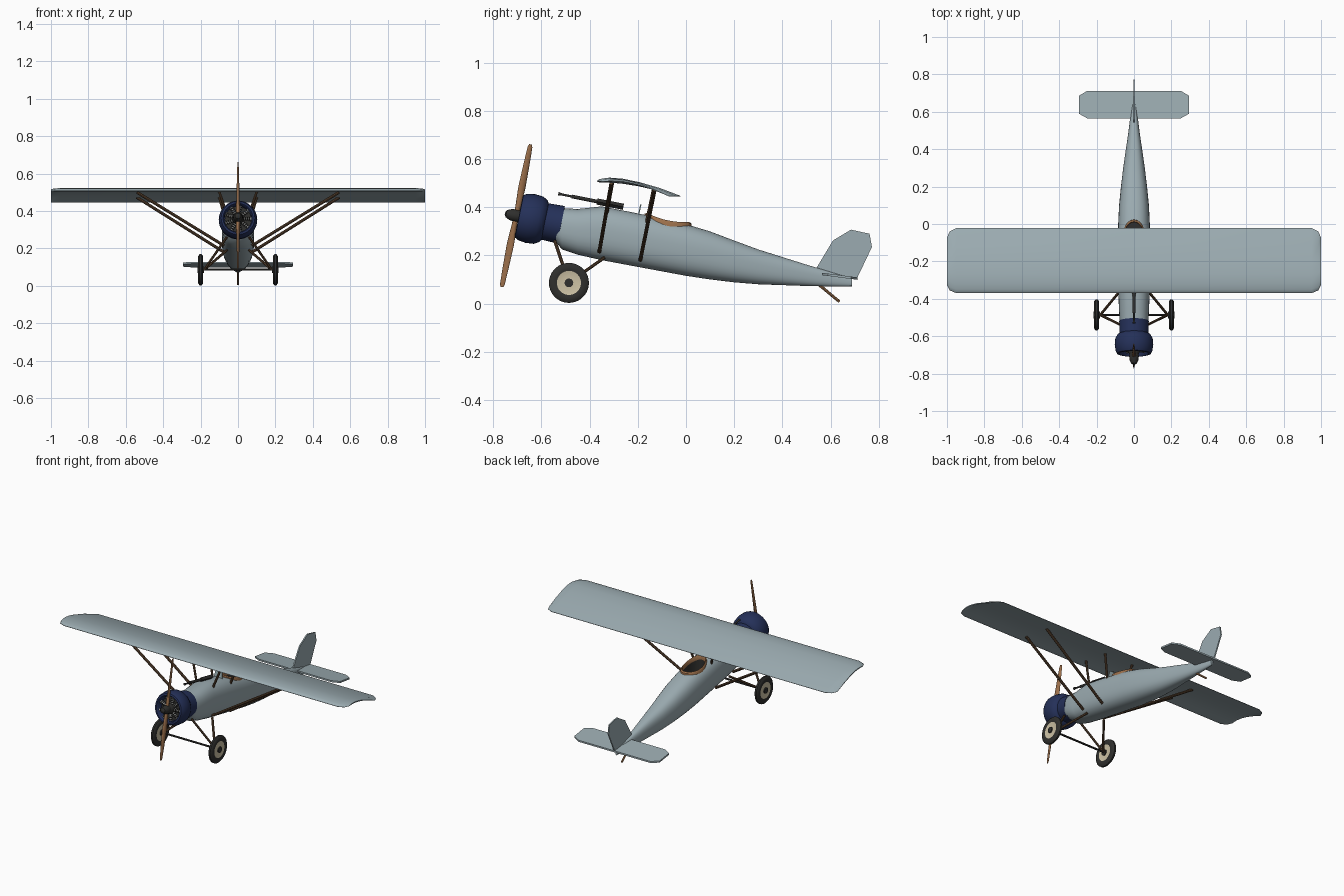
import bpy, bmesh
from math import sin, cos, pi, radians
from mathutils import Matrix, Vector

old = bpy.data.objects.get("Cube")
if old:
    bpy.data.objects.remove(old)


def material(name, *rgb):
    m = bpy.data.materials.new(name)
    m.use_nodes = True
    m.diffuse_color = (*rgb, 1)
    m.node_tree.nodes["Principled BSDF"].inputs["Base Color"].default_value = (*rgb, 1)
    return m


FABRIC = material("grey blue fabric", .33, .41, .44)
NAVY = material("navy cowling", .018, .03, .1)
WOOD = material("light wood", .33, .16, .07)
STRUT = material("dark wood", .1, .055, .028)
DARK = material("dark metal", .028, .028, .026)
CREAM = material("cream", .6, .53, .37)
SILVER = material("silver", .55, .56, .55)
GLASS = material("glass", .3, .4, .42)
parts = []


def loft(name, rings, mats, matrix=Matrix(), pick=None):
    """Skin equal rings of points and cap both ends."""
    mats = mats if isinstance(mats, list) else [mats]
    bm = bmesh.new()
    loops = [[bm.verts.new(matrix @ Vector(p)) for p in ring] for ring in rings]
    n = len(loops[0])
    for i, (a, b) in enumerate(zip(loops, loops[1:])):
        for k in range(n):
            f = bm.faces.new((a[k], a[(k + 1) % n], b[(k + 1) % n], b[k]))
            f.material_index = pick(i) if pick else 0
    for loop, band in ((loops[0], 0), (loops[-1], len(rings) - 2)):
        bm.faces.new(loop).material_index = pick(band) if pick else 0
    bmesh.ops.recalc_face_normals(bm, faces=bm.faces)
    me = bpy.data.meshes.new(name)
    bm.to_mesh(me)
    bm.free()
    for m in mats:
        me.materials.append(m)
    ob = bpy.data.objects.new(name, me)
    bpy.context.collection.objects.link(ob)
    parts.append(ob)
    return ob


def lathe(name, profile, mats, matrix=Matrix(), n=32, pick=None):
    """Turn (radius, height) pairs around local z."""
    rings = [[(r * cos(2 * pi * k / n), r * sin(2 * pi * k / n), h) for k in range(n)]
             for r, h in profile]
    return loft(name, rings, mats, matrix, pick)


def rod(name, a, b, r, mat, n=8, r2=None):
    a, b = Vector(a), Vector(b)
    turn = (b - a).to_track_quat('Z', 'Y').to_matrix().to_4x4()
    return lathe(name, [(r, 0), (r2 or r, (b - a).length)], mat,
                 Matrix.Translation(a) @ turn, n)


# Fuselage: y, bottom, top, half width
stations = [(-.54, .255, .395, .07), (-.515, .225, .397, .078), (-.45, .203, .393, .081),
            (-.35, .18, .404, .085), (-.2, .152, .375, .087), (0, .115, .33, .085),
            (.1, .1, .3, .08), (.2, .088, .262, .07), (.3, .08, .225, .058),
            (.5, .073, .162, .029), (.6, .071, .132, .017), (.69, .072, .105, .007)]


def power(v):
    return abs(v) ** .8 * (1 if v > 0 else -1)


rings = []
for y, lo, hi, w in stations:
    rings.append([(w * power(cos(t)), y, (lo + hi) / 2 + (hi - lo) / 2 * power(sin(t)))
                  for t in [2 * pi * (k + .5) / 32 for k in range(32)]])
fuselage = loft("fuselage", rings, [FABRIC, DARK])


# Cockpit opening and its padded rim
def oval(z_of, grow=1, n=32):
    pts = []
    for k in range(n):
        x, dy = .056 * grow * cos(2 * pi * k / n), .088 * grow * sin(2 * pi * k / n)
        pts.append((x, dy - .075, z_of(x, dy)))
    return pts


cutter = loft("cockpit_cutter", [oval(lambda x, d: .26), oval(lambda x, d: .5)],
              [FABRIC, DARK], pick=lambda i: 1)
cutter.hide_render = True
cut = fuselage.modifiers.new("cockpit", 'BOOLEAN')
cut.operation, cut.solver, cut.object = 'DIFFERENCE', 'EXACT', cutter
bpy.context.view_layer.objects.active = fuselage
bpy.ops.object.modifier_apply(modifier=cut.name)
parts.remove(cutter)
bpy.data.objects.remove(cutter)


def rim_height(x, d):
    return .349 - .21 * d - 4 * x * x


rim = [oval(lambda x, d, h=h: rim_height(x, d) + h, g)
       for g, h in ((.95, -.02), (.95, .004), (1, .009), (1.1, .004), (1.13, -.012))]
loft("cockpit_rim", rim, WOOD)
# Keep the rim hollow by removing its end caps
bm = bmesh.new()
bm.from_mesh(parts[-1].data)
bmesh.ops.delete(bm, geom=[f for f in bm.faces if len(f.verts) > 4], context='FACES_ONLY')
bm.to_mesh(parts[-1].data)
bm.free()

# Windscreen
loft("windscreen", [[(-.03, y, .365), (.03, y, .365), (.022, y + .01, .412), (-.022, y + .01, .412)]
                    for y in (-.2, -.195)], GLASS)

# Cowling, engine and propeller share a tilted axis, local z pointing aft
NOSE = Matrix.Translation((0, -.705, .365)) @ Matrix.Rotation(radians(-101.4), 4, 'X')
lathe("cowling", [(.072, .06), (.074, .018), (.08, .011), (.09, .013), (.098, .028), (.103, .06),
                  (.1, .095), (.088, .116), (.077, .122), (.079, .19), (.06, .192)], NAVY, NOSE, 40)
lathe("engine_backplate", [(.071, .052), (.071, .058)], DARK, NOSE)
lathe("crankcase", [(.02, .0), (.03, .02), (.03, .054)], DARK, NOSE, 18)
for k in range(9):
    spoke = NOSE @ Matrix.Rotation(2 * pi * k / 9, 4, 'Z') @ Matrix.Translation((0, 0, .036)) \
        @ Matrix.Rotation(pi / 2, 4, 'Y')
    fins = []
    for j in range(4):
        h = .028 + j * .011
        fins += [(.007, h), (.007, h + .006), (.011, h + .006), (.011, h + .01)]
    lathe("engine_cylinder", fins, [DARK, SILVER], spoke, 10, lambda i: int(i % 4 == 2))
lathe("spinner", [(.003, -.048), (.015, -.042), (.024, -.022), (.026, 0), (.022, .02)],
      DARK, NOSE, 20)
for side in (1, -1):
    blade = []
    for r, chord, thick, twist in ((.01, .011, .011, 0), (.05, .012, .01, .45), (.12, .016, .007, .35),
                                   (.22, .013, .005, .25), (.29, .01, .003, .2), (.302, .006, .002, .2)):
        ring = []
        for t in [2 * pi * k / 12 for k in range(12)]:
            c, d = chord * cos(t), thick * sin(t)
            ring.append((side * (c * sin(twist) + d * cos(twist)), side * r,
                         c * cos(twist) - d * sin(twist)))
        blade.append(ring)
    loft("propeller_blade", blade, WOOD, NOSE)

# Wing: chord fraction, upper and lower height
foil = [(0, .509, .507), (.02, .515, .504), (.06, .519, .503), (.15, .523, .502), (.3, .519, .498),
        (.5, .505, .487), (.75, .48, .467), (1, .447, .445)]
rings = []
for x, lead, trail, fat in ((-1, .045, .05, .3), (-.985, .015, .018, .7), (-.95, 0, 0, 1),
                            (.95, 0, 0, 1), (.985, .015, .018, .7), (1, .045, .05, .3)):
    upper, lower = [], []
    for t, hi, lo in foil:
        y = -.37 + lead + t * (.348 - lead - trail)
        mid, half = (hi + lo) / 2, (hi - lo) / 2 * fat
        upper.append((x, y, mid + half))
        lower.append((x, y, mid - half))
    rings.append(upper + lower[::-1])
loft("wing", rings, FABRIC)

# Tail surfaces
half = [(.25, .565), (.295, .59), (.295, .685), (.25, .712)]
outline = half + [(-x, y) for x, y in reversed(half)]
loft("tailplane", [[(x, y, .123 - (y - .565) * .13 + h) for x, y in outline]
                   for h in (-.005, .005)], FABRIC)
fin = [(.54, .145), (.61, .262), (.685, .307), (.762, .29), (.772, .235), (.71, .105), (.68, .1)]
loft("fin_and_rudder", [[(x, y, z) for y, z in fin] for x in (-.004, .004)], FABRIC)
rod("tail_skid", (0, .55, .08), (0, .637, .008), .006, WOOD)

# Machine gun above the nose
rod("gun_barrel", (0, -.53, .456), (0, -.4, .43), .005, DARK, 10)
rod("gun_muzzle", (0, -.53, .456), (0, -.515, .453), .008, DARK, 10, .005)
rod("gun_jacket", (0, -.475, .445), (0, -.36, .422), .008, DARK, 10)
rod("gun_receiver", (0, -.37, .424), (0, -.26, .402), .013, DARK, 4)

# Struts, undercarriage and wheels on both sides
tyre = [(.018, -.017), (.018, -.011), (.05, -.011), (.056, -.0135), (.074, -.0125), (.083, -.005)]
tyre += [(r, -h) for r, h in reversed(tyre)]
for s in (1, -1):
    rod("front_wing_strut", (s * .075, -.36, .215), (s * .54, -.31, .5), .008, STRUT)
    rod("rear_wing_strut", (s * .075, -.19, .18), (s * .54, -.13, .472), .008, STRUT)
    rod("front_cabane_strut", (s * .055, -.33, .37), (s * .1, -.305, .502), .007, STRUT)
    rod("rear_cabane_strut", (s * .06, -.165, .33), (s * .1, -.135, .473), .007, STRUT)
    rod("front_gear_leg", (s * .06, -.545, .26), (s * .18, -.486, .087), .007, STRUT)
    rod("rear_gear_leg", (s * .06, -.34, .19), (s * .18, -.486, .087), .007, STRUT)
    lathe("wheel", tyre, [DARK, CREAM],
          Matrix.Translation((s * .2, -.486, .086)) @ Matrix.Rotation(pi / 2, 4, 'Y'), 36,
          lambda i: int(i in (1, 9)))
rod("axle", (-.2, -.486, .087), (.2, -.486, .087), .006, DARK)

# Smooth shading with crisp edges
bpy.ops.object.select_all(action='DESELECT')
for ob in parts:
    ob.select_set(True)
bpy.context.view_layer.objects.active = fuselage
bpy.ops.object.shade_smooth_by_angle(angle=radians(38))
